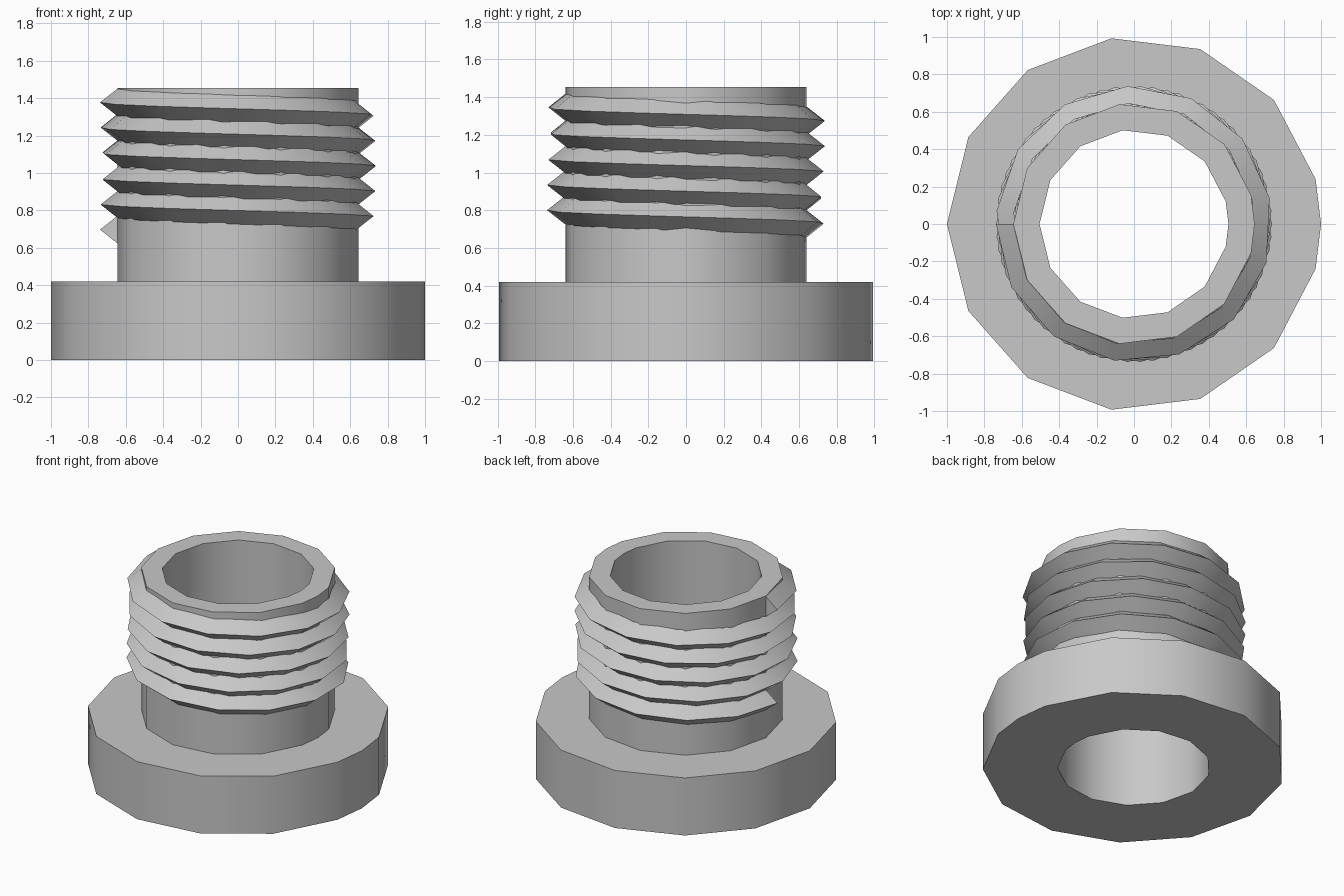
import bpy, bmesh, math

if "Cube" in bpy.data.objects:
    bpy.data.objects.remove(bpy.data.objects["Cube"])

STEP = 360 / 13
# Half-arc angles of the coarse round outline, mirrored front to back
half = [180 - i * STEP for i in range(7)]
ANGLES = [math.radians(a) for a in half + [0] + [-a for a in reversed(half[1:])]]

grey = bpy.data.materials.new("plain grey")
grey.diffuse_color = (0.58, 0.58, 0.58, 1)
grey.use_nodes = True
grey.node_tree.nodes["Principled BSDF"].inputs["Base Color"].default_value = grey.diffuse_color


def sweep(name, sections, closed):
    """Skin a row of closed cross-sections, joined in a ring or capped at the ends."""
    bm = bmesh.new()
    rows = [[bm.verts.new(p) for p in sec] for sec in sections]
    n = len(rows[0])
    pairs = list(zip(rows, rows[1:])) + ([(rows[-1], rows[0])] if closed else [])
    for a, b in pairs:
        for j in range(n):
            k = (j + 1) % n
            bm.faces.new((a[j], a[k], b[k], b[j]))
    if not closed:
        bm.faces.new(rows[0])
        bm.faces.new(rows[-1])
    bmesh.ops.recalc_face_normals(bm, faces=bm.faces[:])
    mesh = bpy.data.meshes.new(name)
    bm.to_mesh(mesh)
    bm.free()
    mesh.materials.append(grey)
    obj = bpy.data.objects.new(name, mesh)
    bpy.context.collection.objects.link(obj)
    bpy.ops.object.select_all(action='DESELECT')
    obj.select_set(True)
    bpy.context.view_layer.objects.active = obj
    bpy.ops.object.shade_smooth_by_angle(angle=math.radians(30))
    return obj


def section(profile, angle, lift=0.0):
    return [(r * math.cos(angle), r * math.sin(angle), z + lift) for r, z in profile]


# Hollow body: wide flange, narrower neck and a straight bore
body = [(0.505, 0), (1.0, 0), (1.0, 0.42), (0.645, 0.42), (0.645, 1.455), (0.505, 1.455)]
sweep("flanged_body", [section(body, a) for a in ANGLES], True)

# Screw thread: five turns of a V-shaped ridge, starting and ending on the left
TURNS, SEGMENTS, PITCH = 5, 66, 0.136
ridge = [(0.645, -0.073), (0.738, 0), (0.645, 0.073)]
sweep("screw_thread",
      [section(ridge, math.pi - 2 * math.pi * TURNS * i / SEGMENTS,
               0.697 + PITCH * TURNS * i / SEGMENTS) for i in range(SEGMENTS + 1)],
      False)
